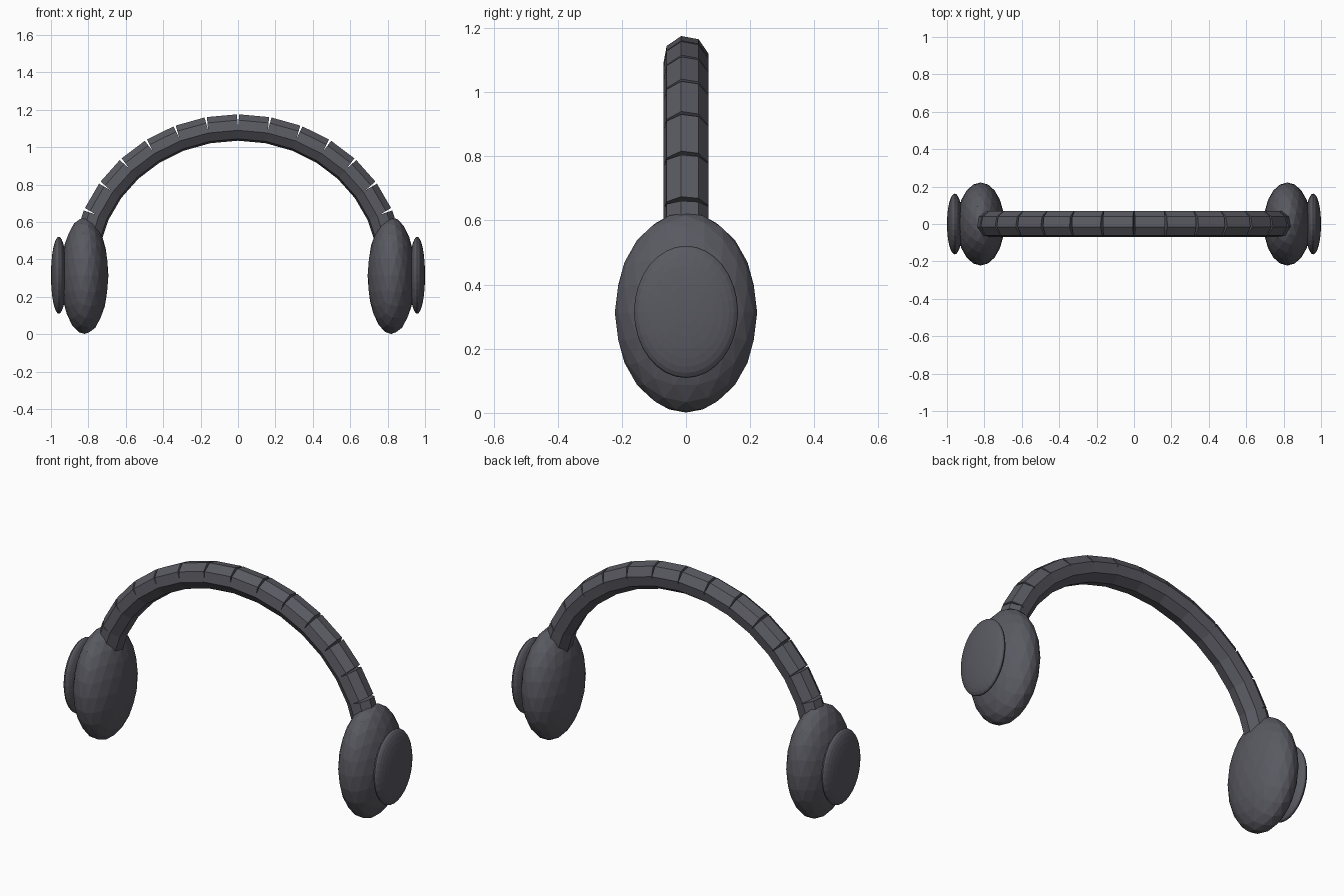
import bpy, bmesh, math
from mathutils import Matrix, Vector

if "Cube" in bpy.data.objects:
    bpy.data.objects.remove(bpy.data.objects["Cube"])

mat = bpy.data.materials.new("dark_grey")
mat.diffuse_color = (0.1, 0.1, 0.12, 1)
mat.use_nodes = True
mat.node_tree.nodes["Principled BSDF"].inputs["Base Color"].default_value = mat.diffuse_color


def finish(name, bm):
    me = bpy.data.meshes.new(name)
    bm.to_mesh(me)
    bm.free()
    me.materials.append(mat)
    ob = bpy.data.objects.new(name, me)
    bpy.context.collection.objects.link(ob)
    return ob


# Headband: straight octagonal rods chained along a half ellipse
SEGMENTS, RADIUS = 16, 0.072
points = []
for i in range(SEGMENTS + 1):
    t = math.pi * i / SEGMENTS
    points.append(Vector((0.82 * math.cos(t), 0, 0.35 + 0.755 * math.sin(t))))

bm = bmesh.new()
for a, b in zip(points, points[1:]):
    d = b - a
    turn = math.atan2(d.x, d.z)
    m = (Matrix.Translation((a + b) / 2)
         @ Matrix.Rotation(turn, 4, 'Y')
         @ Matrix.Rotation(math.radians(-12), 4, 'Z'))
    bmesh.ops.create_cone(bm, cap_ends=True, segments=8, radius1=RADIUS,
                          radius2=RADIUS, depth=d.length, matrix=m)
finish("headband", bm)

for side, s in (("left", -1), ("right", 1)):
    # Ear cushion: faceted flattened ball
    bm = bmesh.new()
    bmesh.ops.create_icosphere(
        bm, subdivisions=3, radius=1,
        matrix=Matrix.Translation((s * 0.82, 0, 0.313))
        @ Matrix.Diagonal((0.127, 0.222, 0.312, 1)))
    finish(side + "_ear_cushion", bm)

    # Outer cap: thin lens with its axis along x
    bm = bmesh.new()
    bmesh.ops.create_uvsphere(
        bm, u_segments=32, v_segments=16, radius=1,
        matrix=Matrix.Translation((s * 0.958, 0, 0.315))
        @ Matrix.Diagonal((0.042, 0.162, 0.206, 1))
        @ Matrix.Rotation(math.pi / 2, 4, 'Y'))
    finish(side + "_outer_cap", bm)
